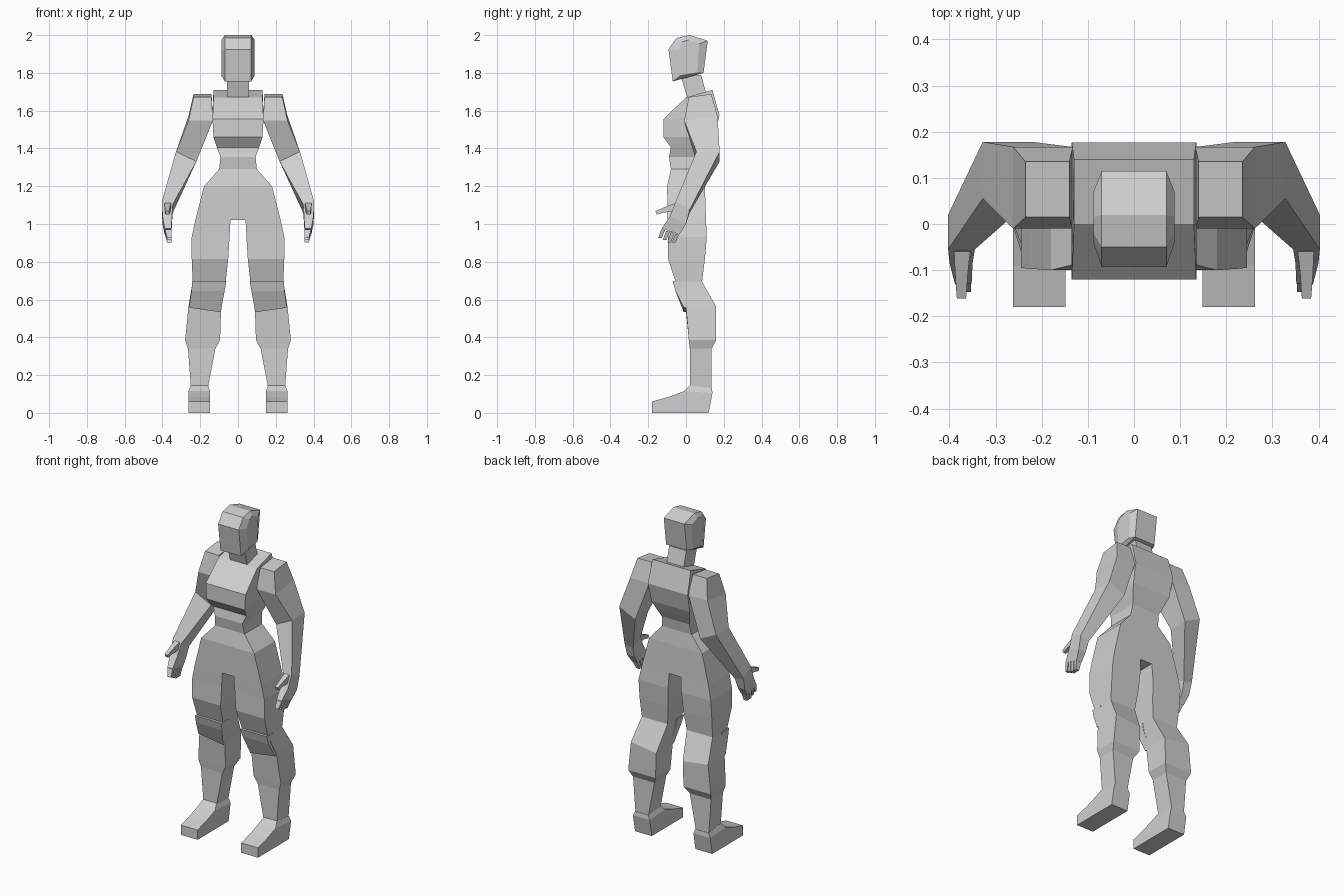
import bpy, bmesh

grey = bpy.data.materials.new("plain grey")
grey.diffuse_color = (0.63, 0.63, 0.63, 1)


def ring(x0, x1, yf, yb, z, ty=0, tx=0):
    """Four-cornered section; ty raises the back edge, tx raises the outer edge."""
    return [(x0, yf, z - ty - tx), (x1, yf, z - ty + tx),
            (x1, yb, z + ty + tx), (x0, yb, z + ty - tx)]


def loft(name, rings, mirror=False, cap_start=True, cap_end=True):
    """Skin a list of equal-sized sections into a flat-shaded object."""
    bm = bmesh.new()
    rows = [[bm.verts.new(p) for p in r] for r in rings]
    n = len(rows[0])
    for a, b in zip(rows, rows[1:]):
        for i in range(n):
            j = (i + 1) % n
            bm.faces.new((a[i], a[j], b[j], b[i]))
    if cap_start:
        bm.faces.new(rows[0])
    if cap_end:
        bm.faces.new(rows[-1])
    bmesh.ops.recalc_face_normals(bm, faces=bm.faces[:])
    mesh = bpy.data.meshes.new(name)
    bm.to_mesh(mesh)
    bm.free()
    mesh.materials.append(grey)
    obj = bpy.data.objects.new(name, mesh)
    bpy.context.collection.objects.link(obj)
    if mirror:
        obj.modifiers.new("mirror", 'MIRROR').use_mirror_merge = False
    return obj


def body(hw, yf, yb, z, ty=0):
    return ring(-hw, hw, yf, yb, z, ty)


# Torso: collar, chest, waist and hips down to the crotch
loft("torso", [
    body(.13, 0, .14, 1.69, .02),
    body(.135, -.12, .177, 1.565, .01),
    body(.13, -.12, .15, 1.46),
    body(.112, -.08, .125, 1.405),
    body(.093, -.09, .10, 1.355),
    body(.10, -.08, .09, 1.29),
    body(.18, -.10, .10, 1.20),
    body(.226, -.097, .106, 1.02),
])

# Neck leaning forward
loft("neck", [body(.058, .01, .115, 1.66), body(.058, -.03, .08, 1.79)])

# Head: side profile with a narrower profile bulging out on each cheek
outer = [(-.07, 1.755), (.093, 1.80), (.115, 1.97), (.02, 2.0), (-.05, 1.985), (-.093, 1.925)]
inner = [(-.03, 1.785), (.06, 1.80), (.07, 1.955), (.015, 1.975), (-.02, 1.965), (-.04, 1.92)]
loft("head", [[(x, y, z) for y, z in prof] for x, prof in
              ((-.088, inner), (-.07, outer), (.07, outer), (.088, inner))])

# Legs from hip to ankle
loft("leg", [
    ring(.04, .226, -.097, .106, 1.02),
    ring(.045, .245, -.095, .11, .93),
    ring(.052, .245, -.095, .10, .815),
    ring(.065, .24, -.055, .085, .695),
    ring(.09, .262, .0, .16, .55, 0, .012),
    ring(.095, .28, .015, .16, .385),
    ring(.12, .265, .02, .135, .34),
    ring(.162, .248, .02, .135, .12),
], mirror=True, cap_start=False)

# Knee plates in front of the leg
loft("knee_plate", [
    ring(.062, .243, -.07, 0, .695),
    ring(.071, .246, -.056, 0, .645),
    ring(.092, .26, -.012, .03, .545, 0, .012),
], mirror=True)

# Feet and ankle collars
foot = [(-.18, 0), (.12, 0), (.14, .105), (-.01, .115), (-.09, .085), (-.18, .06)]
loft("foot", [[(x, y, z) for y, z in foot] for x in (.148, .262)], mirror=True)
loft("ankle_collar", [
    ring(.148, .262, -.01, .14, .11, -.005),
    ring(.16, .25, .02, .137, .138, -.007),
], mirror=True)

# Arms: shoulder, upper arm, bent elbow, wrist
loft("arm", [
    ring(.14, .235, .015, .135, 1.68, .008),
    ring(.133, .262, -.01, .167, 1.56, .012),
    ring(.22, .328, .055, .178, 1.357, 0, .026),
    ring(.345, .403, -.055, .02, 1.09, -.022, .008),
], mirror=True)

# Palms
loft("palm", [
    ring(.345, .403, -.055, .02, 1.09, -.022, .008),
    ring(.35, .40, -.085, .0, 1.02, -.02),
    ring(.352, .388, -.13, -.035, .96, -.015),
], mirror=True)

# Fingers side by side along the knuckles
for i in range(4):
    y = -.13 + i * .0245
    z = .972 - i * .008
    tip = .927 - min(i, 2) * .012
    loft("finger_%d" % (i + 1), [
        ring(.353, .388, y, y + .021, z),
        ring(.353, .375, y - .017, y + .002, tip),
    ], mirror=True)

# Thumbs pointing forward
loft("thumb", [
    [(.355, -.05, 1.065), (.39, -.05, 1.065), (.39, -.06, 1.11), (.355, -.06, 1.11)],
    [(.36, -.11, 1.062), (.388, -.11, 1.062), (.388, -.105, 1.092), (.36, -.105, 1.092)],
    [(.364, -.155, 1.05), (.384, -.155, 1.05), (.384, -.162, 1.068), (.364, -.162, 1.068)],
], mirror=True)
